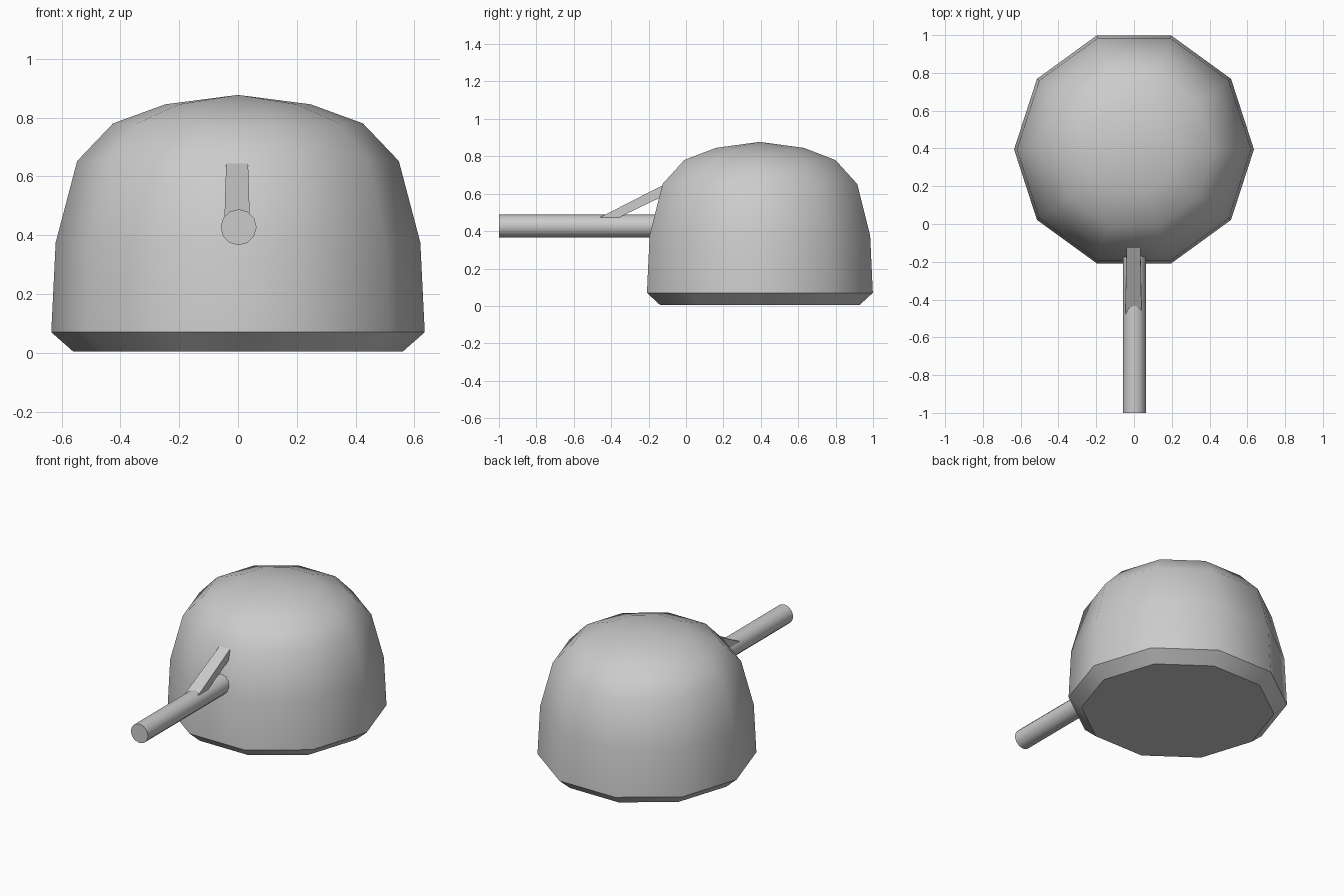
import bpy, bmesh, math

if "Cube" in bpy.data.objects:
    bpy.data.objects.remove(bpy.data.objects["Cube"])


def make_object(name, bm, angle=None):
    bmesh.ops.recalc_face_normals(bm, faces=bm.faces[:])
    mesh = bpy.data.meshes.new(name)
    bm.to_mesh(mesh)
    bm.free()
    obj = bpy.data.objects.new(name, mesh)
    bpy.context.collection.objects.link(obj)
    if angle:
        bpy.ops.object.select_all(action='DESELECT')
        obj.select_set(True)
        bpy.context.view_layer.objects.active = obj
        bpy.ops.object.shade_smooth_by_angle(angle=math.radians(angle))
    return obj


def lathe(name, profile, sides, angle):
    """Stack rings of (radius, z); ends become a cap, or a fan at radius 0."""
    bm = bmesh.new()
    rings = []
    for r, z in profile:
        if r == 0:
            rings.append([bm.verts.new((0, 0, z))] * sides)
        else:
            rings.append([bm.verts.new((r * math.cos(2 * math.pi * i / sides),
                                        r * math.sin(2 * math.pi * i / sides), z))
                          for i in range(sides)])
    for a, b in zip(rings, rings[1:]):
        for i in range(sides):
            j = (i + 1) % sides
            bm.faces.new(dict.fromkeys((a[i], a[j], b[j], b[i])))
    for ring, (r, _) in ((rings[0], profile[0]), (rings[-1], profile[-1])):
        if r > 0:
            bm.faces.new(ring)
    return make_object(name, bm, angle)


# Ten-sided domed body with a chamfered foot
dome = lathe("dome_body", [(0.56, 0.004), (0.635, 0.07), (0.62, 0.375), (0.547, 0.652),
                           (0.425, 0.78), (0.247, 0.845), (0, 0.877)], 10, 40)
dome.location = (0, 0.395, 0)

# Straight tube pointing forward
tube = lathe("front_tube", [(0.061, 0), (0.061, 0.85)], 12, 40)
tube.rotation_euler = (-math.pi / 2, 0, 0)
tube.location = (0.002, -1.0, 0.427)

# Slanted brace from the tube up to the dome
bm = bmesh.new()
side = [(-0.49, 0.458), (-0.115, 0.65), (-0.115, 0.59), (-0.39, 0.458)]
half = [0.043, 0.037, 0.037, 0.043]
left = [bm.verts.new((-0.003 - h, y, z)) for (y, z), h in zip(side, half)]
right = [bm.verts.new((-0.003 + h, y, z)) for (y, z), h in zip(side, half)]
bm.faces.new(left)
bm.faces.new(right[::-1])
for i in range(4):
    j = (i + 1) % 4
    bm.faces.new((left[i], left[j], right[j], right[i]))
make_object("brace", bm)
